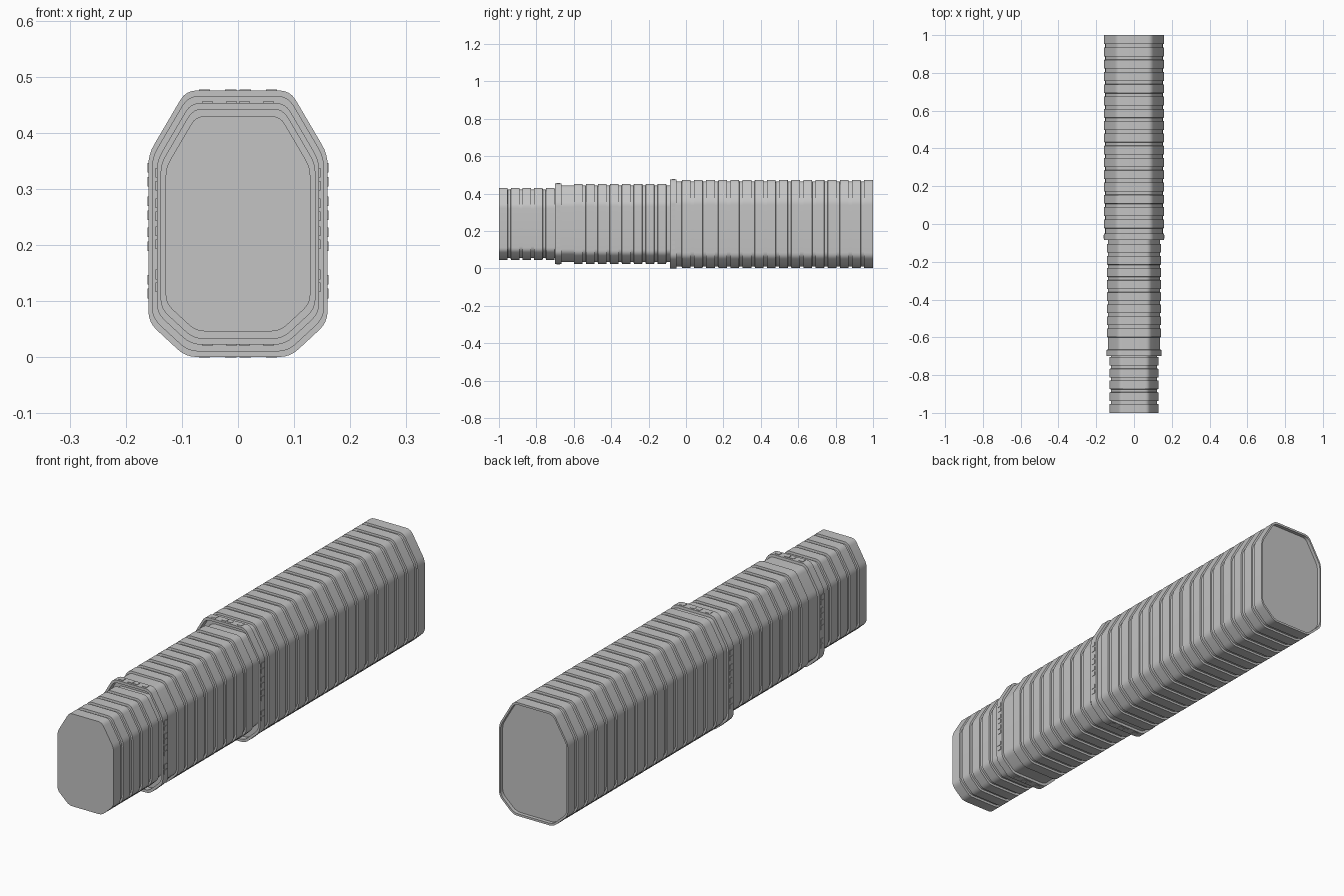
import bpy, bmesh, math
from mathutils import Vector, Matrix

cube = bpy.data.objects.get("Cube")
if cube:
    bpy.data.objects.remove(cube, do_unlink=True)

MID = 0.238  # height of the tunnel axis

grey = bpy.data.materials.new("light grey metal")
grey.use_nodes = True
grey.diffuse_color = (0.55, 0.55, 0.55, 1)
grey.node_tree.nodes["Principled BSDF"].inputs["Base Color"].default_value = (0.55, 0.55, 0.55, 1)


def rounded_profile(cut=0.02, steps=4):
    """Octagonal cross-section with softened corners, centred on the axis."""
    half = [(0.093, 0), (0.16, 0.062), (0.16, 0.362), (0.093, 0.476)]
    corners = [Vector((x, z - MID)) for x, z in half]
    corners += [Vector((-c.x, c.y)) for c in reversed(corners)]
    points = []
    for i, c in enumerate(corners):
        a = c + (corners[i - 1] - c).normalized() * cut
        b = c + (corners[(i + 1) % len(corners)] - c).normalized() * cut
        for k in range(steps + 1):
            t = k / steps
            points.append(a * (1 - t) ** 2 + c * 2 * t * (1 - t) + b * t ** 2)
    return points


PROFILE = rounded_profile()


def finish(bm, name, smooth=True):
    bmesh.ops.recalc_face_normals(bm, faces=bm.faces)
    mesh = bpy.data.meshes.new(name)
    bm.to_mesh(mesh)
    bm.free()
    mesh.materials.append(grey)
    obj = bpy.data.objects.new(name, mesh)
    bpy.context.collection.objects.link(obj)
    if smooth:
        bpy.ops.object.select_all(action='DESELECT')
        obj.select_set(True)
        bpy.context.view_layer.objects.active = obj
        bpy.ops.object.shade_smooth_by_angle(angle=math.radians(25))
    return obj


def loft(name, stations):
    """Skin the profile through (y, scale) stations and cap both ends."""
    bm = bmesh.new()
    rings = [[bm.verts.new((p.x * s, y, MID + p.y * s)) for p in PROFILE]
             for y, s in stations]
    n = len(PROFILE)
    for a, b in zip(rings, rings[1:]):
        for i in range(n):
            j = (i + 1) % n
            bm.faces.new((a[i], a[j], b[j], b[i]))
    bm.faces.new(rings[0])
    bm.faces.new(rings[-1])
    return finish(bm, name)


def ribs(start, count, pitch, outer, groove, width=0.047, slope=0.001):
    """Stations for a run of raised ribs separated by grooves."""
    out = []
    for i in range(count):
        y = start + i * pitch
        out += [(y, groove), (y + slope, outer),
                (y + width - slope, outer), (y + width, groove)]
    return out


def collar(y, outer, inner, groove):
    """Stations for an open-mouthed lip at the front of a section."""
    return [(y + 0.025, inner), (y, inner), (y, outer),
            (y + 0.034, outer), (y + 0.035, groove)]


# Narrow front section, flush front face
front = ribs(-1, 5, 0.0625, 0.806, 0.768)[1:]
front[0] = (-1, 0.806)
loft("front_tunnel", front + [(-0.672, 0.768)])

# Middle section
loft("middle_tunnel", collar(-0.7, 0.905, 0.857, 0.86)
     + ribs(-0.6, 8, 0.064, 0.897, 0.86) + [(-0.055, 0.86)])

# Wide rear section with a recessed end panel
rear = collar(-0.085, 0.998, 0.953, 0.953) + ribs(-0.023, 16, 0.065, 0.988, 0.953, 0.048)
rear = rear[:-2] + [(1, 0.988), (1, 0.95), (0.985, 0.95)]
loft("rear_tunnel", rear)


# Small guide pads around each collar
def guide_pads(name, y, scale):
    bm = bmesh.new()

    def pad(x, z, sx, sz):
        size = Matrix.Diagonal((sx, 0.018, sz, 1))
        bmesh.ops.create_cube(bm, size=1, matrix=Matrix.Translation((x, y, z)) @ size)

    for side in (-1, 1):
        for dz in (-0.125, -0.1, -0.04, -0.015, 0.015, 0.04, 0.075, 0.1):
            pad(side * 0.16 * scale, MID + dz * scale, 0.004, 0.017)
        for x in (-0.06, -0.013, 0.013, 0.06):
            pad(x * scale, MID + side * MID * scale, 0.02, 0.004)
    return finish(bm, name, smooth=False)


guide_pads("middle_collar_pads", -0.683, 0.905)
guide_pads("rear_collar_pads", -0.067, 0.995)
